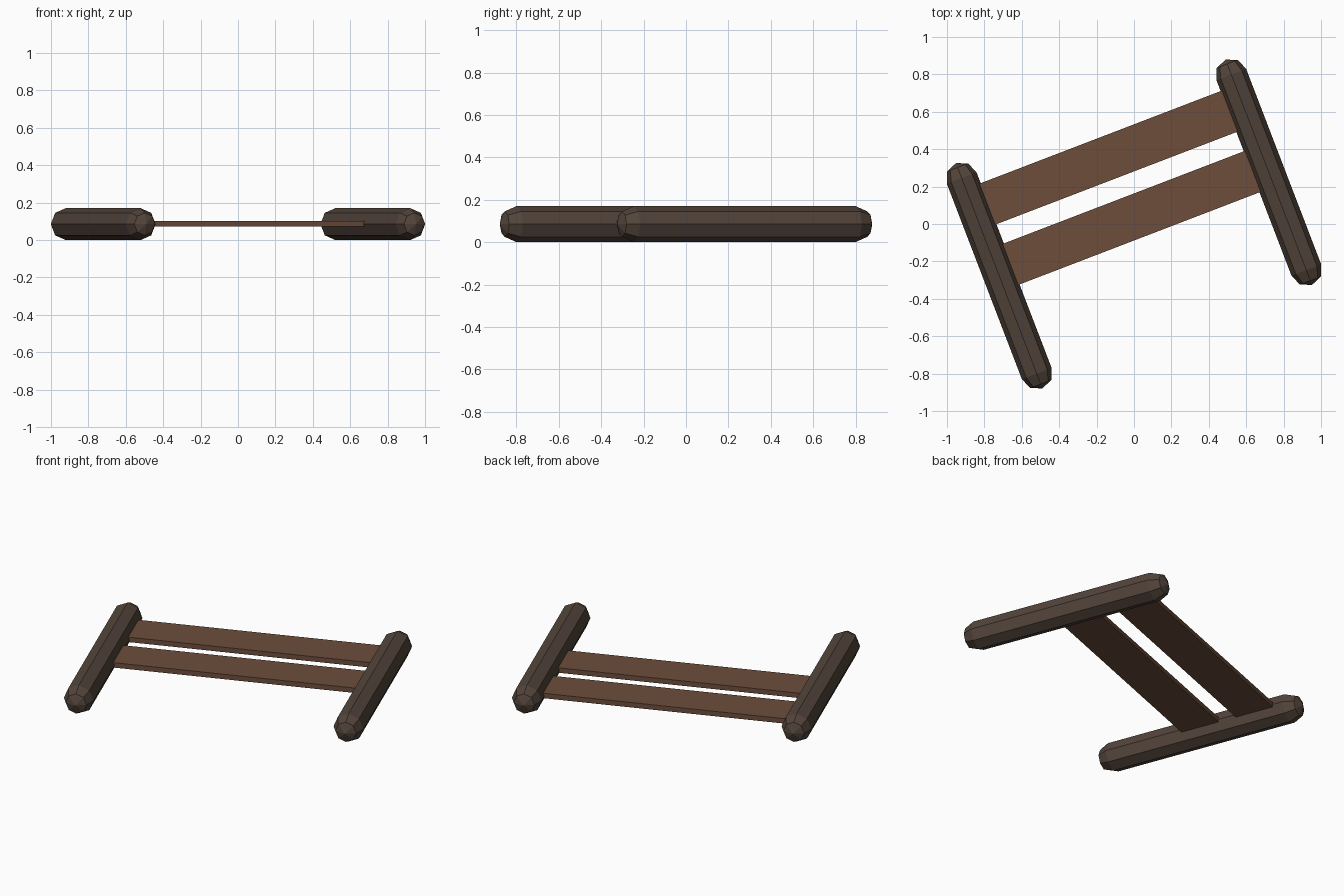
import bpy, bmesh, math
from mathutils import Matrix, Vector

if "Cube" in bpy.data.objects:
    bpy.data.objects.remove(bpy.data.objects["Cube"])

YAW = math.radians(21)                  # whole sled-like frame is turned about z
ROT = Matrix.Rotation(YAW, 4, 'Z')
R = 0.085                               # log radius
HALF = 0.56                             # half length of the straight log section
SIDE = 0.772                            # log distance from the centre


def material(name, color):
    m = bpy.data.materials.new(name)
    m.diffuse_color = color
    m.use_nodes = True
    m.node_tree.nodes["Principled BSDF"].inputs["Base Color"].default_value = m.diffuse_color
    return m


def finish(bm, name, mat):
    bmesh.ops.recalc_face_normals(bm, faces=bm.faces)
    bm.transform(ROT)
    me = bpy.data.meshes.new(name)
    bm.to_mesh(me)
    bm.free()
    me.materials.append(mat)
    ob = bpy.data.objects.new(name, me)
    bpy.context.collection.objects.link(ob)


dark_wood = material("dark_wood", (0.085, 0.058, 0.043, 1))
plank_wood = material("plank_wood", (0.15, 0.075, 0.043, 1))


# Eight-sided log with faceted rounded ends, lathed around its length
def log(name, x):
    bm = bmesh.new()
    c = R * math.sqrt(0.5)
    profile = [(0, -HALF - R), (c, -HALF - c), (R, -HALF),
               (R, HALF), (c, HALF + c), (0, HALF + R)]
    verts = [bm.verts.new((0, y, r)) for r, y in profile]
    edges = [bm.edges.new(p) for p in zip(verts, verts[1:])]
    bmesh.ops.spin(bm, geom=verts + edges, axis=(0, 1, 0), cent=(0, 0, 0),
                   angle=math.tau, steps=8, use_duplicate=False)
    bmesh.ops.remove_doubles(bm, verts=bm.verts, dist=1e-4)
    bmesh.ops.translate(bm, verts=bm.verts, vec=Vector((x, 0, R)))
    finish(bm, name, dark_wood)


# Flat plank running between the two logs
def plank(name, y, width):
    bm = bmesh.new()
    bmesh.ops.create_cube(bm, size=1)
    bmesh.ops.scale(bm, verts=bm.verts, vec=(2 * SIDE, width, 0.03))
    bmesh.ops.translate(bm, verts=bm.verts, vec=(0, y, 0.087))
    finish(bm, name, plank_wood)


log("left_log", -SIDE)
log("right_log", SIDE)
plank("back_plank", 0.38, 0.235)
plank("front_plank", 0.035, 0.235)
